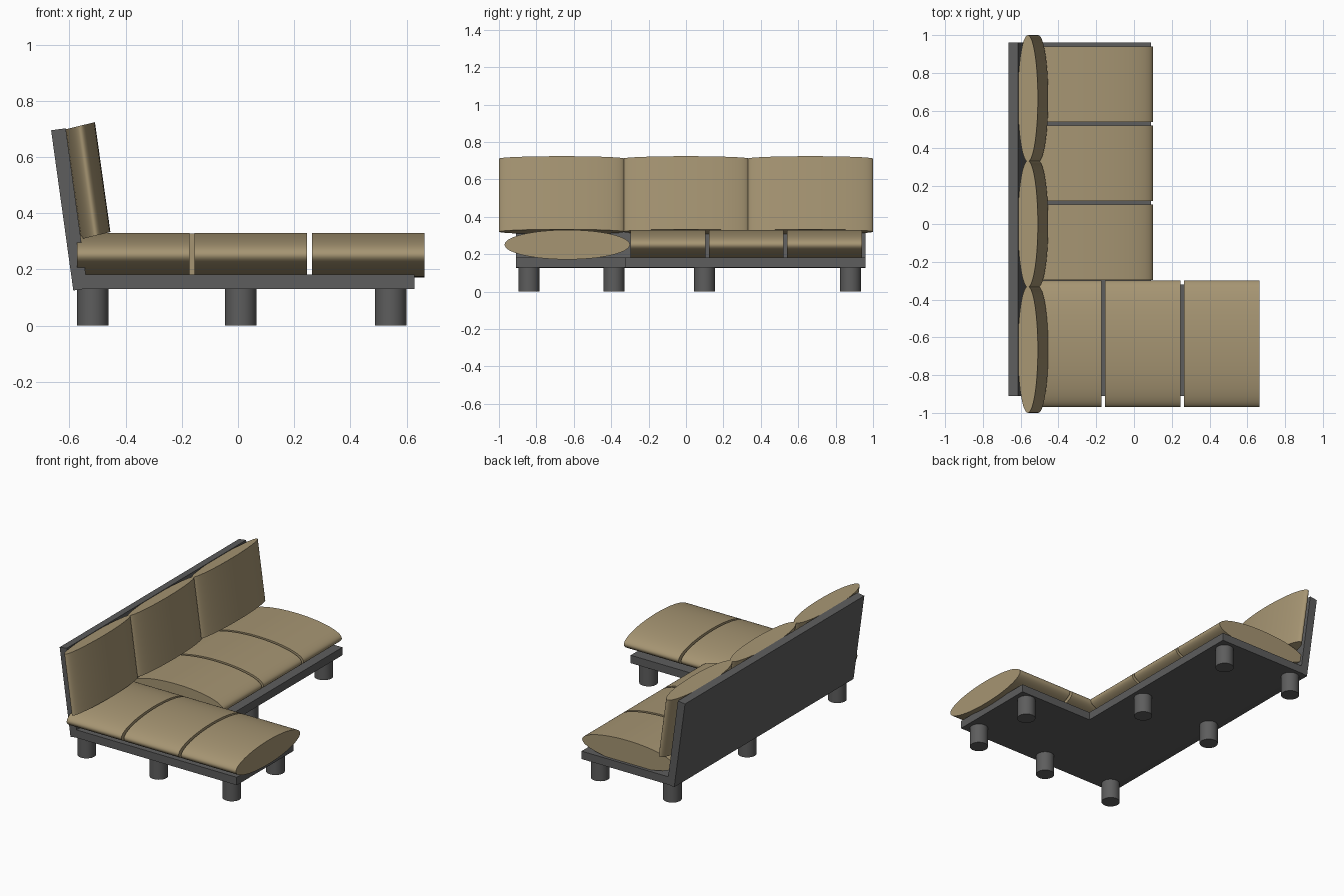
import bpy, bmesh, math
from mathutils import Vector

if "Cube" in bpy.data.objects:
    bpy.data.objects.remove(bpy.data.objects["Cube"])


def material(name, rgb):
    m = bpy.data.materials.new(name)
    m.diffuse_color = (*rgb, 1)
    m.use_nodes = True
    m.node_tree.nodes["Principled BSDF"].inputs["Base Color"].default_value = m.diffuse_color
    return m


FRAME = material("dark_frame", (0.11, 0.11, 0.11))
FABRIC = material("tan_fabric", (0.38, 0.30, 0.17))


def prism(name, ring, sweep, mat, smooth=False):
    """Closed solid: a ring of points swept along a vector."""
    bm = bmesh.new()
    sweep = Vector(sweep)
    a = [bm.verts.new(p) for p in ring]
    b = [bm.verts.new(Vector(p) + sweep) for p in ring]
    n = len(ring)
    bm.faces.new(a[::-1])
    bm.faces.new(b)
    for i in range(n):
        j = (i + 1) % n
        bm.faces.new((a[i], a[j], b[j], b[i]))
    bmesh.ops.recalc_face_normals(bm, faces=bm.faces)
    me = bpy.data.meshes.new(name)
    bm.to_mesh(me)
    bm.free()
    me.materials.append(mat)
    ob = bpy.data.objects.new(name, me)
    bpy.context.collection.objects.link(ob)
    if smooth:
        bpy.ops.object.select_all(action='DESELECT')
        ob.select_set(True)
        bpy.context.view_layer.objects.active = ob
        bpy.ops.object.shade_smooth_by_angle(angle=math.radians(35))
    return ob


def ellipse(center, u, v, n=64):
    c, u, v = Vector(center), Vector(u), Vector(v)
    return [c + u * math.cos(2 * math.pi * i / n) + v * math.sin(2 * math.pi * i / n)
            for i in range(n)]


def slab(name, x0, x1, y0, y1):
    z = 0.13
    ring = [(x0, y0, z), (x1, y0, z), (x1, y1, z), (x0, y1, z)]
    prism(name, ring, (0, 0, 0.052), FRAME)


# L-shaped platform from two boards
slab("sofa_platform", -0.585, 0.09, -0.91, 0.96)
slab("chaise_platform", 0.09, 0.628, -0.91, -0.32)

# Leaning back board
prism("back_board",
      [(-0.586, -0.91, 0.125), (-0.535, -0.91, 0.132),
       (-0.613, -0.91, 0.702), (-0.665, -0.91, 0.695)],
      (0, 1.87, 0), FRAME)

# Round legs
legs = [(x, y) for x in (-0.517, 0.01) for y in (-0.84, 0.1, 0.88)]
legs += [(0.543, -0.84), (0.543, -0.385)]
for i, (x, y) in enumerate(legs):
    prism(f"leg_{i + 1}", ellipse((x, y, 0), (0.056, 0, 0), (0, 0.056, 0), 32),
          (0, 0, 0.131), FRAME, True)

# Seat, chaise and back cushions, three of each
for i in range(3):
    prism(f"chaise_cushion_{i + 1}",
          ellipse((-0.572 + 0.418 * i, -0.635, 0.251), (0, 0.335, 0), (0, 0, 0.079)),
          (0.4, 0, 0), FABRIC, True)
    prism(f"seat_cushion_{i + 1}",
          ellipse((-0.235, -0.296 + 0.418 * i, 0.251), (0.335, 0, 0), (0, 0, 0.079)),
          (0, 0.4, 0), FABRIC, True)
    prism(f"back_cushion_{i + 1}",
          ellipse((-0.507, 0.665 * (i - 1), 0.32), (0, 0.335, 0), (0.053, 0, 0.013)),
          (-0.055, 0, 0.391), FABRIC, True)
